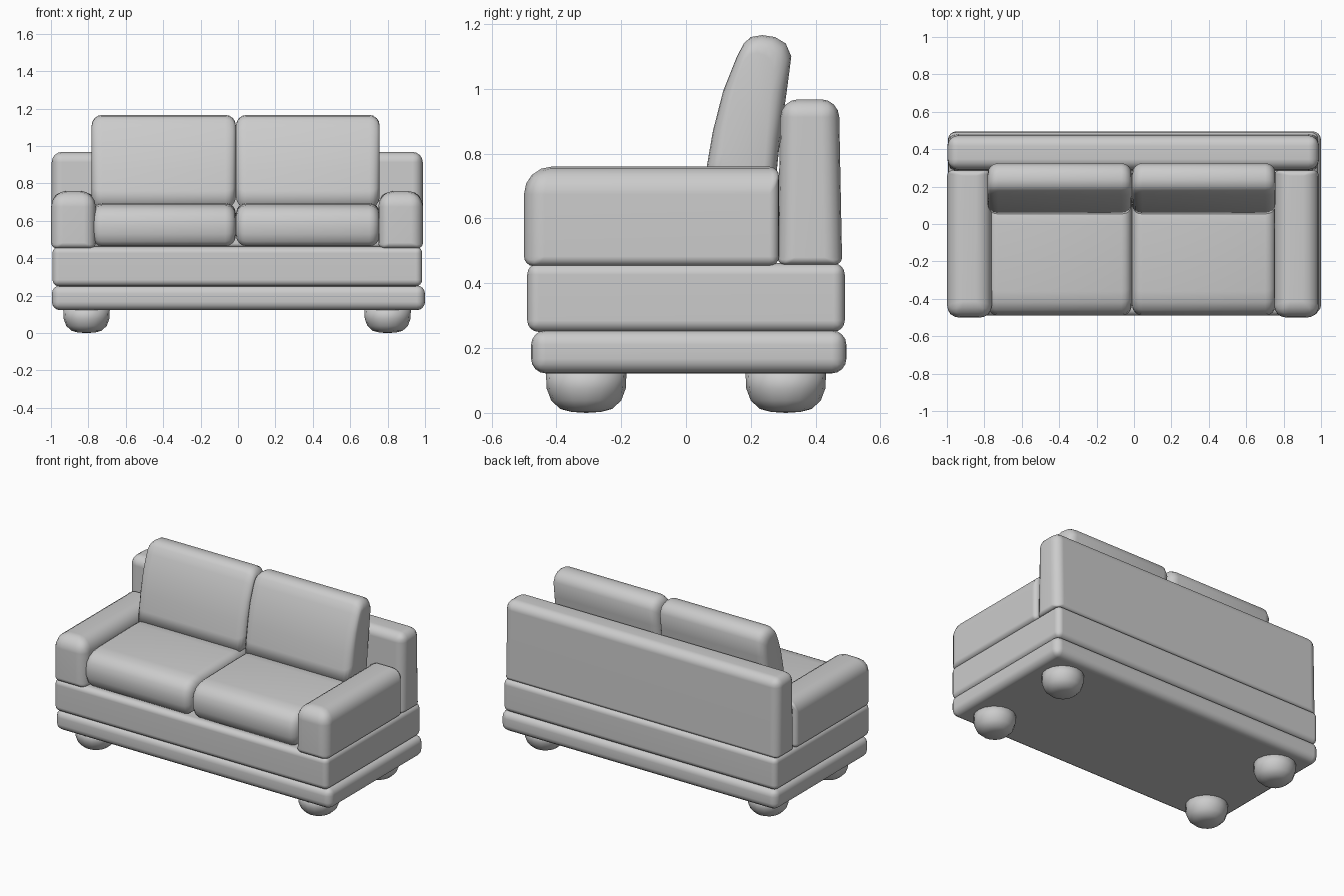
import bpy, bmesh, math

cube = bpy.data.objects.get("Cube")
if cube:
    bpy.data.objects.remove(cube, do_unlink=True)

fabric = bpy.data.materials.new("grey fabric")
fabric.use_nodes = True
GREY = (0.6, 0.6, 0.6, 1)
fabric.diffuse_color = GREY
fabric.node_tree.nodes["Principled BSDF"].inputs["Base Color"].default_value = GREY

MID = -0.005  # centre line of the upholstery


def finish(name, bm):
    bmesh.ops.recalc_face_normals(bm, faces=bm.faces)
    mesh = bpy.data.meshes.new(name)
    bm.to_mesh(mesh)
    bm.free()
    mesh.materials.append(fabric)
    obj = bpy.data.objects.new(name, mesh)
    bpy.context.collection.objects.link(obj)
    for p in mesh.polygons:
        p.use_smooth = True
    return obj


def soft_box(name, x, y, z, radius, weight=lambda mid: 1.0, taper=0.0, segments=4):
    """Rounded block between (min, max) ranges; weight scales the rounding per edge."""
    bm = bmesh.new()
    bmesh.ops.create_cube(bm, size=1)
    layer = bm.edges.layers.float.new("bevel_weight_edge")
    for e in bm.edges:
        e[layer] = weight((e.verts[0].co + e.verts[1].co) / 2)
    for v in bm.verts:
        squeeze = taper * (v.co.z + 0.5)
        v.co.x = x[0] + (v.co.x + 0.5) * (x[1] - x[0])
        v.co.y = y[0] + (v.co.y + 0.5) * (y[1] - y[0]) - math.copysign(squeeze, v.co.y)
        v.co.z = z[0] + (v.co.z + 0.5) * (z[1] - z[0])
    obj = finish(name, bm)
    bevel = obj.modifiers.new("soft edges", "BEVEL")
    bevel.limit_method = "WEIGHT"
    bevel.width = radius
    bevel.segments = segments
    normals = obj.modifiers.new("even shading", "WEIGHTED_NORMAL")
    normals.keep_sharp = True
    return obj


def pillow(name, x0, x1, profile, radius, steps=4):
    """Side profile in y, z swept along x with rounded ends."""
    ys, zs = [p[0] for p in profile], [p[1] for p in profile]
    cy, cz = (min(ys) + max(ys)) / 2, (min(zs) + max(zs)) / 2
    w, h = max(ys) - min(ys), max(zs) - min(zs)
    ends = []
    for i in range(steps + 1):
        a = math.pi / 2 * i / steps
        ends.append((radius * (1 - math.sin(a)), radius * (1 - math.cos(a))))
    sections = [(x0 + d, c) for d, c in reversed(ends)]
    sections = [(x0 + radius * (1 - math.cos(math.pi / 2 * i / steps)),
                 radius * (1 - math.sin(math.pi / 2 * i / steps))) for i in range(steps + 1)]
    sections += [(x0 + x1 - x, c) for x, c in reversed(sections)]
    bm = bmesh.new()
    rings = [[bm.verts.new((x, cy + (py - cy) * (1 - 2 * c / w), cz + (pz - cz) * (1 - 2 * c / h)))
              for py, pz in profile] for x, c in sections]
    n = len(profile)
    for a, b in zip(rings, rings[1:]):
        for i in range(n):
            bm.faces.new((a[i], a[(i + 1) % n], b[(i + 1) % n], b[i]))
    bm.faces.new(rings[0])
    bm.faces.new(rings[-1])
    return finish(name, bm)


# Base layers
soft_box("plinth", (-0.995, 1.0), (-0.478, 0.495), (0.122, 0.255), 0.045)
soft_box("seat_frame", (-0.992, 0.985), (-0.49, 0.49), (0.25, 0.462), 0.035)

# Backrest, thinner toward the top
soft_box("backrest", (-0.996, 0.988), (0.282, 0.482), (0.458, 0.968), 0.055,
         lambda m: 1.0 if m.z > -0.4 else 0.4, taper=0.01)


# Arms: generous rounding on top and front, tight at the bottom and rear
def arm_weight(m):
    if m.z < -0.4 or m.y > 0.4:
        return 0.35
    return 1.0 if m.z > 0.4 else 0.75


for side, label in ((-1, "right"), (1, "left")):
    edges = sorted((MID + side * 0.994, MID + side * 0.755))
    soft_box(label + "_arm", edges, (-0.5, 0.287), (0.453, 0.76), 0.085, arm_weight)

# Cushions, one pair per seat
seat_profile = [(-0.45, 0.465), (-0.475, 0.49), (-0.488, 0.53), (-0.49, 0.58), (-0.482, 0.625),
                (-0.46, 0.66), (-0.42, 0.682), (-0.36, 0.69), (0.0, 0.696), (0.27, 0.69),
                (0.28, 0.465)]
back_profile = [(0.05, 0.67), (0.064, 0.76), (0.083, 0.87), (0.115, 0.995), (0.155, 1.095),
                (0.178, 1.14), (0.2, 1.16), (0.235, 1.166), (0.275, 1.16), (0.308, 1.14),
                (0.325, 1.1), (0.312, 1.0), (0.29, 0.84), (0.272, 0.67)]
for label, x0, x1 in (("right", -0.782, -0.012), ("left", -0.01, 0.757)):
    pillow(label + "_seat_cushion", x0, x1, seat_profile, 0.055)
    pillow(label + "_back_cushion", x0, x1, back_profile, 0.055)

# Bun feet
foot_profile = [(0.045, 0.003), (0.08, 0.012), (0.108, 0.038), (0.122, 0.075), (0.125, 0.135)]
for sx, sy in ((-1, -1), (1, -1), (-1, 1), (1, 1)):
    bm = bmesh.new()
    rings = [[bm.verts.new((MID + sx * 0.805 + r * math.cos(k * math.tau / 16),
                            sy * 0.308 + r * math.sin(k * math.tau / 16), z))
              for k in range(16)] for r, z in foot_profile]
    for a, b in zip(rings, rings[1:]):
        for k in range(16):
            bm.faces.new((a[k], a[(k + 1) % 16], b[(k + 1) % 16], b[k]))
    tip = bm.verts.new((MID + sx * 0.805, sy * 0.308, 0))
    for k in range(16):
        bm.faces.new((rings[0][k], rings[0][(k + 1) % 16], tip))
    bm.faces.new(rings[-1])
    finish(("front" if sy < 0 else "back") + ("_right" if sx < 0 else "_left") + "_foot", bm)
